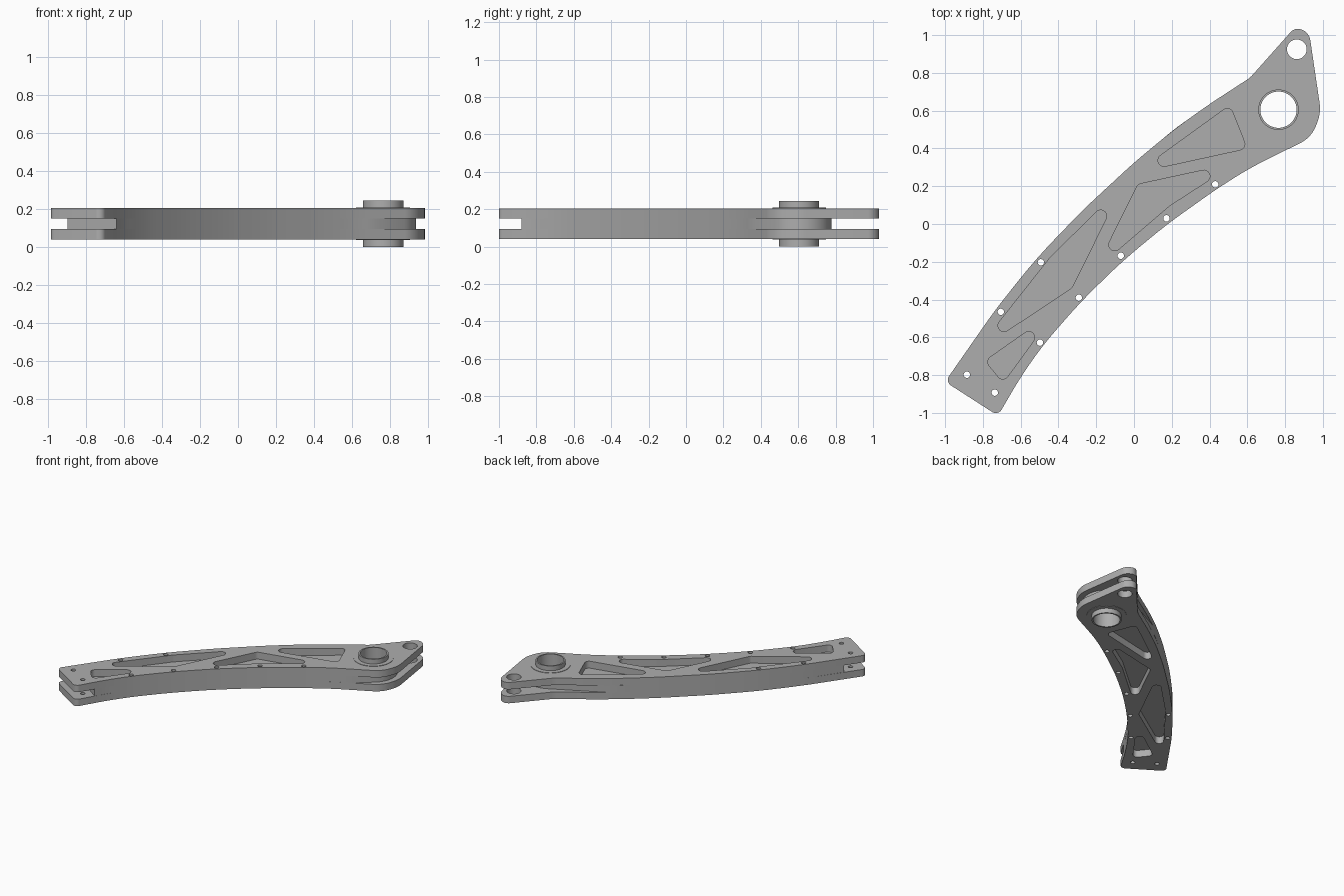
import bpy, bmesh, math
from mathutils import Vector

cube = bpy.data.objects.get("Cube")
if cube:
    bpy.data.objects.remove(cube, do_unlink=True)

metal = bpy.data.materials.new("satin grey metal")
grey = (0.42, 0.42, 0.42, 1)
metal.diffuse_color = grey
metal.use_nodes = True
metal.node_tree.nodes["Principled BSDF"].inputs["Base Color"].default_value = grey

SOFT = 3.0      # radius of the gently bowed long edges
Z_BOTTOM, Z_CORE, Z_TOP, Z_END = 0.04, 0.095, 0.15, 0.205
BORE = (0.765, 0.605)
EYE = (0.862, 0.925)


def circle(center, r, n=48, start=0.0, end=360.0):
    """Points on a full circle, or on an arc including both ends."""
    full = abs(end - start) == 360
    steps = n if full else n - 1
    angles = [math.radians(start + (end - start) * i / steps) for i in range(n)]
    return [(center[0] + r * math.cos(a), center[1] + r * math.sin(a)) for a in angles]


def rounded(corners):
    """Turn (x, y, radius) corners into a filleted outline."""
    out = []
    for i, (x, y, r) in enumerate(corners):
        p = Vector((x, y))
        a = Vector(corners[i - 1][:2]) - p
        b = Vector(corners[(i + 1) % len(corners)][:2]) - p
        half = a.angle(b) / 2
        if r == 0 or half > 1.565:
            out.append((x, y))
            continue
        t = min(r / math.tan(half), 0.48 * min(a.length, b.length))
        r = t * math.tan(half)
        a.normalize()
        b.normalize()
        mid = (a + b).normalized()
        c = p + mid * (r / math.sin(half))
        sweep = math.pi / 2 - half
        side = 1 if a.x * b.y - a.y * b.x > 0 else -1
        n = 4 if sweep < 0.2 else 10
        for k in range(n + 1):
            f = side * sweep * (2 * k / n - 1)
            d = -mid
            out.append((c.x + r * (d.x * math.cos(f) + d.y * math.sin(f)),
                        c.y + r * (d.y * math.cos(f) - d.x * math.sin(f))))
    # keep each fillet running the way the outline runs
    return out


def slab(name, loops, z0, z1):
    """Extrude an outline with holes between two heights."""
    curve = bpy.data.curves.new(name, 'CURVE')
    curve.dimensions = '2D'
    curve.fill_mode = 'BOTH'
    curve.extrude = (z1 - z0) / 2
    for loop in loops:
        s = curve.splines.new('POLY')
        s.points.add(len(loop) - 1)
        for point, (x, y) in zip(s.points, loop):
            point.co = (x, y, 0, 1)
        s.use_cyclic_u = True
    temp = bpy.data.objects.new(name + " profile", curve)
    bpy.context.collection.objects.link(temp)
    graph = bpy.context.evaluated_depsgraph_get()
    mesh = bpy.data.meshes.new_from_object(temp.evaluated_get(graph))
    bpy.data.objects.remove(temp, do_unlink=True)
    bm = bmesh.new()
    bm.from_mesh(mesh)
    bmesh.ops.remove_doubles(bm, verts=bm.verts, dist=0.00005)
    bmesh.ops.recalc_face_normals(bm, faces=bm.faces)
    bmesh.ops.translate(bm, verts=bm.verts, vec=(0, 0, (z0 + z1) / 2))
    bm.to_mesh(mesh)
    bm.free()
    mesh.materials.clear()
    mesh.materials.append(metal)
    obj = bpy.data.objects.new(name, mesh)
    bpy.context.collection.objects.link(obj)
    bpy.ops.object.select_all(action='DESELECT')
    obj.select_set(True)
    bpy.context.view_layer.objects.active = obj
    bpy.ops.object.shade_smooth_by_angle(angle=math.radians(30))
    return obj


# Long edges shared by the plates and the core
outer_edge = [(x, y, SOFT) for x, y in [
    (-0.735, -0.455), (-0.52, -0.185), (-0.27, 0.075), (0, 0.325), (0.217, 0.505)]]
inner_edge = [(x, y, SOFT) for x, y in [
    (0.61, 0.295), (0.43, 0.18), (0.17, -0.005), (-0.065, -0.2),
    (-0.285, -0.415), (-0.485, -0.645), (-0.6, -0.81)]]

plate_outline = rounded(
    [(-1.0, -0.835, 0.035)] + outer_edge
    + [(0.4, 0.635, SOFT), (0.615, 0.775, 0.15), (0.855, 1.045, 0.075),
       (0.928, 1.01, 0.07), (0.99, 0.59, 0.2), (0.94, 0.458, 0.17)]
    + inner_edge + [(-0.72, -1.015, 0.035)])

core_outline = rounded(
    [(-0.9, -0.696, 0)] + outer_edge + [(0.3, 0.564, 0)]
    + [(x, y, 0) for x, y in circle(BORE, 0.173, 30, 116, -50)]
    + [(0.75, 0.364, 0)] + inner_edge + [(-0.641, -0.88, 0)])

# Lightening pockets, as corner points
pockets = [rounded([(x, y, 0.032) for x, y in shape]) for shape in [
    [(0.508, 0.629), (0.598, 0.40), (0.016, 0.273)],
    [(0.021, 0.21), (0.534, 0.321), (0.19, 0.098), (-0.2, -0.236)],
    [(-0.063, 0.199), (-0.328, -0.337), (-0.838, -0.676), (-0.444, -0.178)],
    [(-0.418, -0.464), (-0.693, -0.841), (-0.788, -0.724)]]]

# Bolt holes along the edges and at the clevis end
bolts = [circle(c, 0.017, 20) for c in [
    (0.43, 0.21), (0.172, 0.03), (-0.07, -0.168), (-0.292, -0.39), (-0.498, -0.628),
    (-0.493, -0.203), (-0.705, -0.465), (-0.885, -0.798), (-0.737, -0.893)]]
core_bolts = bolts[:7]

bore = circle(BORE, 0.107, 64)
eye = circle(EYE, 0.052)

# Outer plates with a full core between them
for name, z0, z1 in [("lower_plate", Z_BOTTOM, Z_CORE), ("upper_plate", Z_TOP, Z_END)]:
    slab(name, [plate_outline, bore, eye] + pockets + bolts, z0, z1)
slab("core_web", [core_outline, bore] + core_bolts, Z_CORE, Z_TOP)

# Pivot bushing and its thin retaining rings
slab("pivot_bushing", [bore, circle(BORE, 0.096, 64)], 0, 0.245)
ring = [circle(BORE, 0.143, 64), bore]
slab("lower_ring", ring, Z_BOTTOM - 0.003, Z_BOTTOM)
slab("upper_ring", ring, Z_END, Z_END + 0.003)
